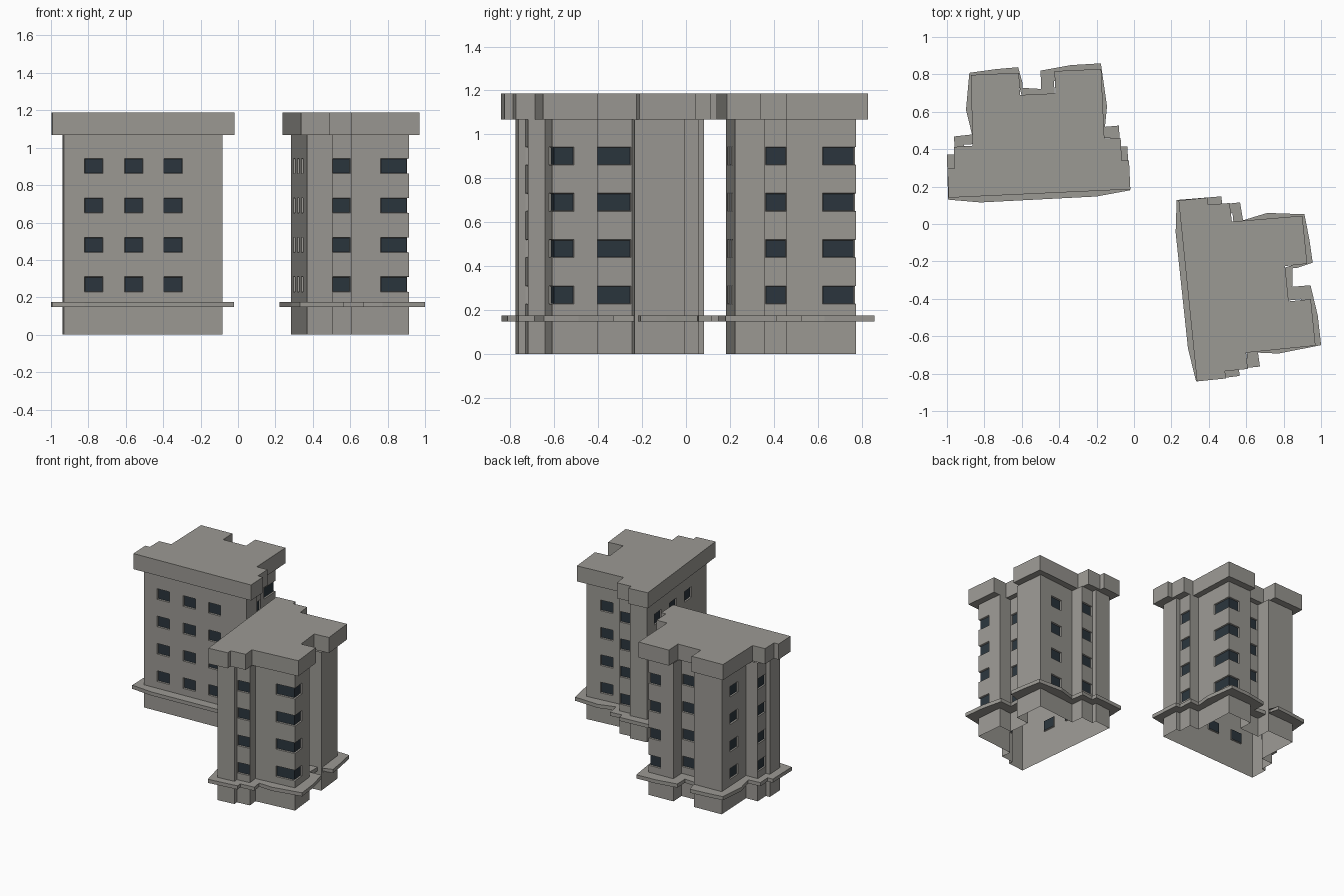
import bpy
import bmesh
import math
from mathutils import Vector

default_cube = bpy.data.objects.get("Cube")
if default_cube:
    bpy.data.objects.remove(default_cube, do_unlink=True)


def make_material(name, colour):
    material = bpy.data.materials.new(name)
    material.use_nodes = True
    material.diffuse_color = colour
    shader = next(n for n in material.node_tree.nodes if n.type == 'BSDF_PRINCIPLED')
    shader.inputs["Base Color"].default_value = colour
    return material


CONCRETE = make_material("warm grey concrete", (0.33, 0.32, 0.295, 1))
GLASS = make_material("dark blue glass", (0.024, 0.036, 0.047, 1))

# Heights of the tower parts
WALL_TOP = 1.067
ROOF_TOP = 1.187
LEDGE_LOW, LEDGE_HIGH = 0.147, 0.175
FLOORS = [(0.228 + 0.211 * i, 0.31 + 0.211 * i) for i in range(4)]

# Wall footprint, anticlockwise from the front corner, front edge first
FOOTPRINT = [Vector(p) for p in (
    (-.425, .04), (.425, .04), (.425, .175), (.392, .175),
    (.392, .28), (.313, .28), (.313, .597), (.105, .597),
    (.105, .49), (-.064, .49), (-.064, .597), (-.295, .597),
    (-.295, .28), (-.392, .28), (-.392, .175), (-.425, .175))]

# Window spans along each footprint edge; the side and back ones meet at a corner
FULL = 9
WINDOWS = {
    0: [(.11, .21), (.325, .425), (.535, .635)],
    3: [(.006, .1)],
    5: [(.165, FULL)],
    6: [(0, .1)],
    8: [(.006, .163)],
    11: [(.11, .21)],
    13: [(.006, .1)],
}

# Overhanging roof outline
ROOF = [
    (-.486, 0), (.486, 0), (.486, .155), (.447, .155),
    (.447, .277), (.36, .277), (.36, .65), (.11, .65),
    (.11, .531), (-.08, .531), (-.08, .65), (-.338, .65),
    (-.345, .272), (-.445, .27), (-.448, .155), (-.486, .155)]

# Ledge outline, with bowed long edges
LEDGE = [
    (-.49, -.01), (-.317, -.033), (.304, -.03), (.485, -.005),
    (.48, .23), (.441, .23), (.441, .343), (.366, .34),
    (.382, .45), (.36, .68), (.2, .678), (.036, .656),
    (.034, .558), (-.08, .57), (-.083, .68), (-.202, .675),
    (-.345, .662), (-.372, .465), (-.346, .332), (-.443, .326),
    (-.442, .23), (-.485, .23)]
# Number of extra ledge points on each bowed footprint edge
BOWED = {0: 2, 5: 1, 6: 1, 10: 1, 11: 1}


def finish(bm, name):
    mesh = bpy.data.meshes.new(name)
    bm.to_mesh(mesh)
    bm.free()
    mesh.materials.append(CONCRETE)
    mesh.materials.append(GLASS)
    return mesh


def edges_of(points):
    return list(zip(points, points[1:] + points[:1]))


def build_walls():
    """Open shell of wall panels with recessed windows."""
    bm = bmesh.new()
    panes = []
    levels = sorted({0, WALL_TOP, *(z for floor in FLOORS for z in floor)})
    for index, (a, b) in enumerate(edges_of(FOOTPRINT)):
        length = (b - a).length
        along = (b - a).normalized()
        spans = [(s, min(e, length)) for s, e in WINDOWS.get(index, [])]
        cuts = sorted({0, length, *(t for span in spans for t in span)})
        for s, e in zip(cuts, cuts[1:]):
            p, q = a + along * s, a + along * e
            for low, high in zip(levels, levels[1:]):
                face = bm.faces.new([bm.verts.new((*c, z)) for c, z in
                                     ((p, low), (q, low), (q, high), (p, high))])
                if (s, e) in spans and (low, high) in FLOORS:
                    panes.append(face)
    bmesh.ops.remove_doubles(bm, verts=bm.verts[:], dist=0.0005)
    bm.normal_update()
    panes = [f for f in panes if f.is_valid]
    bmesh.ops.inset_region(bm, faces=panes, thickness=0.003, depth=-0.01,
                           use_boundary=True, use_even_offset=True)
    for face in panes:
        face.material_index = 1
    return finish(bm, "walls")


def build_roof():
    """Solid slab over the walls."""
    bm = bmesh.new()
    base = bm.faces.new([bm.verts.new((*p, WALL_TOP)) for p in ROOF])
    top = bmesh.ops.extrude_face_region(bm, geom=[base], use_keep_orig=True)["geom"]
    moved = [v for v in top if isinstance(v, bmesh.types.BMVert)]
    bmesh.ops.translate(bm, verts=moved, vec=(0, 0, ROOF_TOP - WALL_TOP))
    bmesh.ops.recalc_face_normals(bm, faces=bm.faces[:])
    return finish(bm, "roof")


def build_ledge():
    """Thin ring around the walls above the ground floor."""
    inner = []
    for index, (a, b) in enumerate(edges_of(FOOTPRINT)):
        parts = BOWED.get(index, 0) + 1
        inner += [a.lerp(b, k / parts) for k in range(parts)]
    bm = bmesh.new()
    rings = [[bm.verts.new((*p, z)) for p in outline] for outline, z in
             ((inner, LEDGE_LOW), (LEDGE, LEDGE_LOW),
              (LEDGE, LEDGE_HIGH), (inner, LEDGE_HIGH))]
    for lower, upper in zip(rings, rings[1:]):
        for (a, b), (d, c) in zip(edges_of(lower), edges_of(upper)):
            bm.faces.new((a, b, c, d))
    return finish(bm, "ledge")


PARTS = {"walls": build_walls(), "roof": build_roof(), "ledge": build_ledge()}

# Two identical towers, turned differently
TOWERS = {
    "rear_tower": ((-.505, .163, 0), 2.66),
    "side_tower": ((.2875, -.358, 0), -84.2),
}
for tower, (place, angle) in TOWERS.items():
    for part, mesh in PARTS.items():
        obj = bpy.data.objects.new(f"{tower}_{part}", mesh)
        obj.location = place
        obj.rotation_euler.z = math.radians(angle)
        bpy.context.collection.objects.link(obj)
